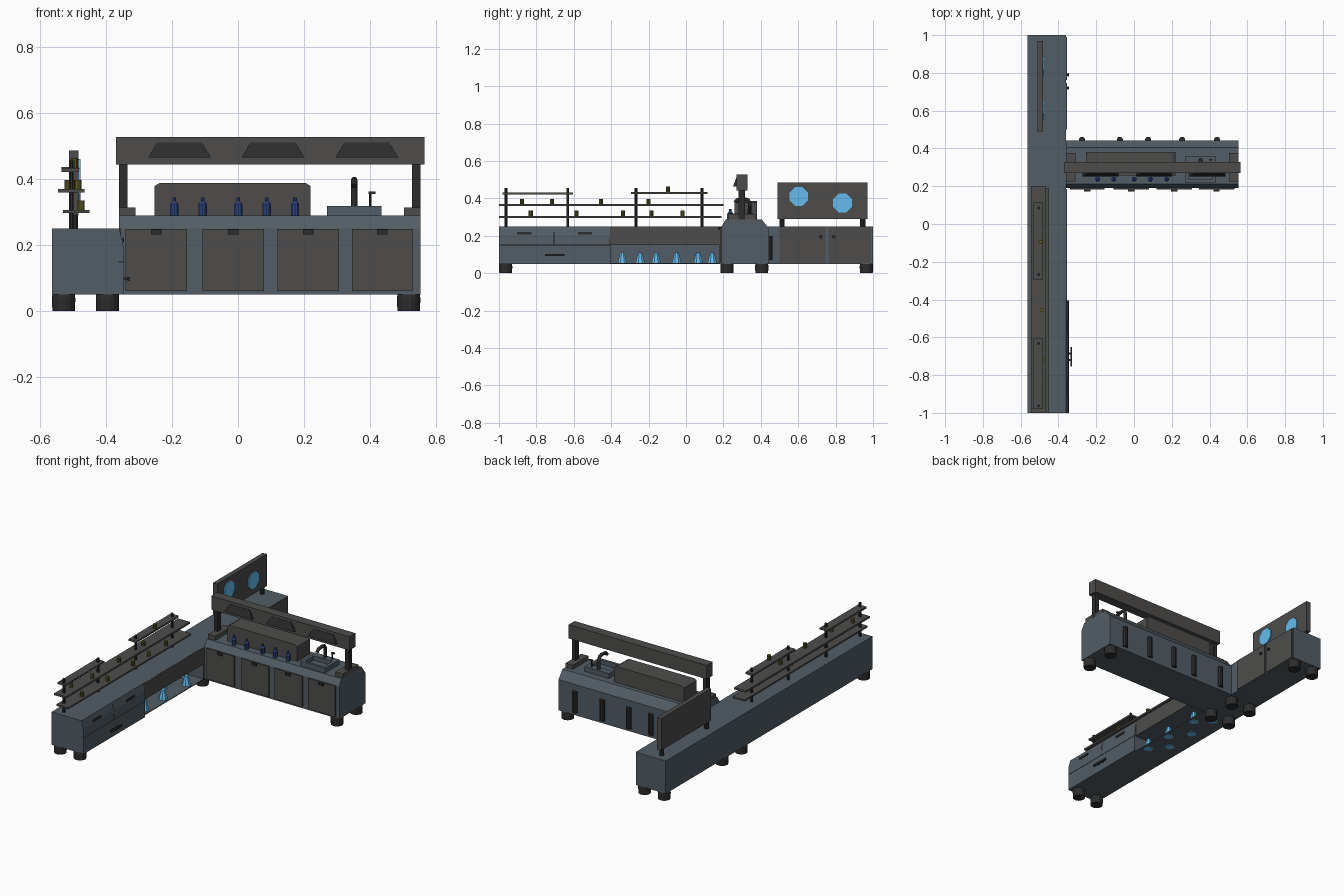
import bpy, bmesh, math
from mathutils import Vector

if "Cube" in bpy.data.objects:
    bpy.data.objects.remove(bpy.data.objects["Cube"])


def mat(name, r, g, b):
    m = bpy.data.materials.new(name)
    m.diffuse_color = (r, g, b, 1)
    m.use_nodes = True
    m.node_tree.nodes["Principled BSDF"].inputs["Base Color"].default_value = m.diffuse_color
    return m


STEEL = mat("blue_grey", 0.085, 0.11, 0.13)
PANEL = mat("dark_grey", 0.075, 0.073, 0.07)
BLACK = mat("black", 0.025, 0.025, 0.025)
SKY = mat("light_blue", 0.13, 0.5, 0.85)
BLUE = mat("bottle_blue", 0.03, 0.06, 0.25)
GOLD = mat("olive_gold", 0.12, 0.11, 0.02)


def make(name, bm, m):
    bmesh.ops.recalc_face_normals(bm, faces=bm.faces)
    me = bpy.data.meshes.new(name)
    bm.to_mesh(me)
    bm.free()
    me.materials.append(m)
    ob = bpy.data.objects.new(name, me)
    bpy.context.collection.objects.link(ob)
    return ob


def prism(name, pts, axis, a, b, m):
    """Extrude a 2D outline along x (pts = y,z) or y (pts = x,z)."""
    bm = bmesh.new()
    vec = (lambda p: (a, p[0], p[1])) if axis == 'x' else (lambda p: (p[0], a, p[1]))
    f = bm.faces.new([bm.verts.new(vec(p)) for p in pts])
    ext = bmesh.ops.extrude_face_region(bm, geom=[f])
    move = Vector((b - a, 0, 0)) if axis == 'x' else Vector((0, b - a, 0))
    bmesh.ops.translate(bm, vec=move,
                        verts=[v for v in ext['geom'] if isinstance(v, bmesh.types.BMVert)])
    return make(name, bm, m)


def box(name, x0, x1, y0, y1, z0, z1, m):
    return prism(name, [(y0, z0), (y1, z0), (y1, z1), (y0, z1)], 'x', x0, x1, m)


def lathe(name, loc, prof, m, n=12, rot=(0, 0, 0)):
    """Stack of rings (r, z) with closed ends."""
    bm = bmesh.new()
    rings = []
    for r, z in prof:
        rings.append([bm.verts.new((r * math.cos(t), r * math.sin(t), z))
                      for t in ((k + 0.5) * math.tau / n for k in range(n))])
    for lo, hi in zip(rings, rings[1:]):
        for k in range(n):
            bm.faces.new((lo[k], lo[(k + 1) % n], hi[(k + 1) % n], hi[k]))
    bm.faces.new(rings[0][::-1])
    bm.faces.new(rings[-1])
    ob = make(name, bm, m)
    ob.location = loc
    ob.rotation_euler = rot
    return ob


def cut(ob, cutter):
    md = ob.modifiers.new("cut", 'BOOLEAN')
    md.operation = 'DIFFERENCE'
    md.solver = 'EXACT'
    md.object = cutter
    bpy.context.view_layer.objects.active = ob
    bpy.ops.object.modifier_apply(modifier=md.name)
    bpy.data.objects.remove(cutter)


# Long counter with open glass niche
counter = box("long_counter", -0.563, -0.36, -1, 1, 0.05, 0.25, STEEL)
cut(counter, box("niche_cutter", -0.53, -0.3, -0.41, 0.18, 0.055, 0.15, STEEL))

# Island counter with sloped top edges
prism("island_counter", [(0.19, 0.05), (0.19, 0.25), (0.213, 0.288), (0.405, 0.288),
                         (0.443, 0.238), (0.443, 0.05)], 'x', -0.36, 0.553, STEEL)

# Feet
FOOT = [(0.035, 0), (0.036, 0.035), (0.035, 0.05)]
for x, y in [(x, y) for x in (-0.528, -0.395) for y in (-0.964, 0.22, 0.405, 0.964)] + \
            [(0.517, 0.22), (0.517, 0.405)]:
    lathe("foot", (x, y, 0), FOOT, BLACK, 16)

# Drawers at the front end of the long counter
box("lower_drawer", -0.36, -0.345, -1, -0.405, 0.05, 0.148, STEEL)
for y0, y1 in ((-1, -0.705), (-0.702, -0.405)):
    prism("upper_drawer", [(-0.362, 0.15), (-0.345, 0.15), (-0.348, 0.205), (-0.36, 0.25),
                           (-0.362, 0.25)], 'y', y0, y1, STEEL)
for y in (-0.865, -0.54):
    box("upper_drawer_handle", -0.354, -0.345, y - 0.038, y + 0.038, 0.208, 0.22, BLACK)
box("lower_drawer_handle", -0.335, -0.327, -0.755, -0.65, 0.091, 0.103, BLACK)
for y in (-0.72, -0.685):
    box("handle_stem", -0.346, -0.33, y - 0.005, y + 0.005, 0.093, 0.101, BLACK)

# Middle panel and glasses in the niche
box("niche_upper_panel", -0.36, -0.355, -0.405, 0.185, 0.15, 0.249, PANEL)
for i, y in enumerate((-0.34, -0.245, -0.16, -0.05, 0.065, 0.14)):
    lathe("glass", (-0.395 if i % 2 == 0 else -0.475, y, 0.049),
          [(0.028, 0), (0.022, 0.025), (0.012, 0.062)], SKY, 8)

# Cupboard doors at the back end
for y0, y1, ky in ((0.5, 0.747, 0.72), (0.763, 0.99, 0.79)):
    box("cupboard_door", -0.36, -0.354, y0, y1, 0.055, 0.247, PANEL)
    lathe("cupboard_knob", (-0.355, ky, 0.195), [(0.005, 0), (0.009, 0.006), (0.009, 0.012)],
          BLACK, 8, (0, math.pi / 2, 0))

# Display board with two blue discs
box("display_board", -0.512, -0.483, 0.49, 0.97, 0.29, 0.485, PANEL)
for y in (0.513, 0.945):
    lathe("board_post", (-0.498, y, 0.25), [(0.014, 0), (0.014, 0.045)], BLACK, 10)
for y, z in ((0.603, 0.41), (0.837, 0.375)):
    lathe("board_disc", (-0.483, y, z), [(0.054, -0.002), (0.054, 0.006)], SKY, 8,
          (0, math.pi / 2, 0))

# Shelf rack
box("lower_shelf", -0.53, -0.45, -1, 0.19, 0.296, 0.306, PANEL)
box("middle_shelf", -0.545, -0.465, -1, 0.2, 0.358, 0.369, PANEL)
box("top_shelf_front", -0.535, -0.482, -0.98, -0.605, 0.421, 0.432, PANEL)
box("top_shelf_back", -0.535, -0.482, -0.295, 0.115, 0.424, 0.435, PANEL)
for y in (-0.963, -0.632, -0.268, 0.085):
    lathe("shelf_post", (-0.505, y, 0.25), [(0.008, 0), (0.008, 0.205)], BLACK, 8)

# Cups on the shelves
cups = [(-0.475, y, 0.306) for y in (-0.83, -0.585, -0.337, -0.185, -0.018)]
cups += [(x, y, 0.369) for x, y in ((-0.515, -0.877), (-0.485, -0.717), (-0.487, -0.455), (-0.5, -0.2))]
cups += [(-0.495, -0.096, 0.435)]
for c in cups:
    lathe("cup", c, [(0.011, 0), (0.011, 0.028)], GOLD, 10)

# Island doors and handles
for x0, x1 in ((-0.34, -0.155), (-0.108, 0.079), (0.12, 0.306), (0.345, 0.53)):
    box("island_door", x0, x1, 0.183, 0.191, 0.06, 0.248, PANEL)
    xc = (x0 + x1) / 2
    box("island_door_handle", xc - 0.016, xc + 0.016, 0.172, 0.184, 0.231, 0.246, BLACK)

# Round ribs on the island back
for x in (-0.275, -0.075, 0.075, 0.255, 0.44):
    lathe("back_rib", (x, 0.445, 0.07), [(0.017, 0), (0.017, 0.128)], BLACK, 10)

# Machine housing with chamfered top
prism("machine_housing", [(-0.253, 0.288), (0.22, 0.288), (0.22, 0.378), (0.205, 0.387),
                          (-0.238, 0.387), (-0.253, 0.378)], 'y', 0.258, 0.38, PANEL)

# Bottles
for x in (-0.193, -0.107, 0.001, 0.087, 0.173):
    lathe("bottle", (x, 0.237, 0.288), [(0.013, 0), (0.013, 0.035), (0.006, 0.044), (0.006, 0.056)],
          BLUE, 10)

# Overhead beam, posts and hood panels
box("overhead_beam", -0.37, 0.565, 0.27, 0.328, 0.443, 0.527, PANEL)
for x0, x1, b0, b1 in ((-0.36, -0.335, -0.36, -0.31), (0.527, 0.553, 0.503, 0.553)):
    box("beam_post", x0, x1, 0.282, 0.315, 0.288, 0.445, BLACK)
    box("beam_post_base", b0, b1, 0.225, 0.375, 0.288, 0.313, PANEL)
for x in (-0.177, 0.106, 0.39):
    hood = prism("beam_hood", [(x - 0.095, 0.464), (x + 0.095, 0.464), (x + 0.068, 0.51),
                               (x - 0.068, 0.51)], 'y', 0.252, 0.272, BLACK)
    for v in hood.data.vertices:
        if v.co.z > 0.5 and v.co.y < 0.26:
            v.co.y = 0.268

# Sink basin
sink = box("sink", 0.27, 0.435, 0.22, 0.36, 0.286, 0.318, STEEL)
cut(sink, box("basin_cutter", 0.29, 0.415, 0.235, 0.318, 0.292, 0.4, STEEL))

# Faucet swept along an arched path
cu = bpy.data.curves.new("faucet", 'CURVE')
cu.dimensions = '3D'
cu.bevel_depth = 0.01
cu.bevel_resolution = 2
cu.use_fill_caps = True
sp = cu.splines.new('POLY')
path = [(0.34, 0.315), (0.34, 0.375), (0.332, 0.391), (0.315, 0.396), (0.275, 0.392), (0.262, 0.378)]
sp.points.add(len(path) - 1)
for p, (y, z) in zip(sp.points, path):
    p.co = (0.352, y, z, 1)
cu.materials.append(BLACK)
faucet = bpy.data.objects.new("faucet", cu)
bpy.context.collection.objects.link(faucet)
bpy.ops.object.select_all(action='DESELECT')
faucet.select_set(True)
bpy.context.view_layer.objects.active = faucet
bpy.ops.object.convert(target='MESH')

# Tap lever
lathe("tap_stem", (0.4, 0.34, 0.316), [(0.004, 0), (0.004, 0.045)], BLACK, 8)
box("tap_lever", 0.396, 0.416, 0.335, 0.345, 0.354, 0.361, BLACK)
